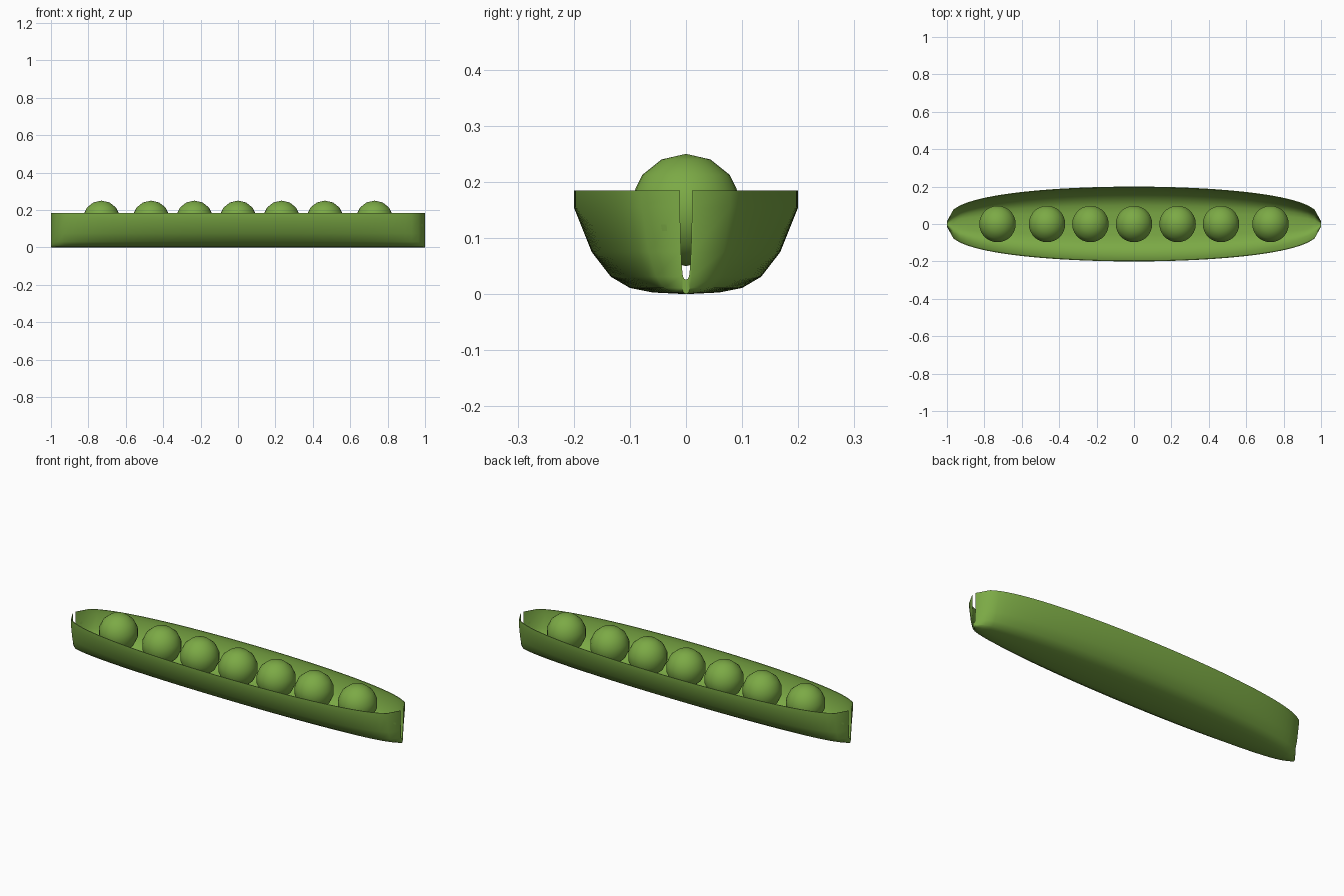
import bpy, bmesh, math

if "Cube" in bpy.data.objects:
    bpy.data.objects.remove(bpy.data.objects["Cube"])


def material(name, color):
    m = bpy.data.materials.new(name)
    m.diffuse_color = color
    m.use_nodes = True
    m.node_tree.nodes["Principled BSDF"].inputs["Base Color"].default_value = m.diffuse_color
    return m


def finish(name, bm, mat, angle):
    bmesh.ops.recalc_face_normals(bm, faces=bm.faces)
    me = bpy.data.meshes.new(name)
    bm.to_mesh(me)
    bm.free()
    ob = bpy.data.objects.new(name, me)
    bpy.context.collection.objects.link(ob)
    me.materials.append(mat)
    bpy.ops.object.select_all(action='DESELECT')
    ob.select_set(True)
    bpy.context.view_layer.objects.active = ob
    bpy.ops.object.shade_smooth_by_angle(angle=math.radians(angle))
    return ob


green = material("pea_green", (0.2, 0.4, 0.06, 1))

# Pod shell: half cross-section (fraction of half width, height), rim to keel
OUTER = [(1, .185), (1, .155), (.84, .075), (.67, .031), (.5, .011), (.3, .003), (0, 0)]
INNER = [(1, .185), (1, .158), (.84, .085), (.67, .048), (.5, .032), (.3, .027), (0, .026)]


def mirrored(profile, width):
    half = [(f * width, z) for f, z in profile]
    return half + [(-y, z) for y, z in half[-2::-1]]


STEPS = 56
bm = bmesh.new()
rings = []
for i in range(STEPS + 1):
    x = -1 + 2 * i / STEPS
    w = max(0.2 * max(1 - x * x, 0) ** 0.35, 0.015)
    section = mirrored(OUTER, w) + mirrored(INNER, w - 0.004)[::-1]
    rings.append([bm.verts.new((x, y, z)) for y, z in section])

n = len(rings[0])
for a, b in zip(rings, rings[1:]):
    for j in range(n):
        k = (j + 1) % n
        bm.faces.new((a[j], a[k], b[k], b[j]))

# Close the wall thickness at both open tips
for r in (rings[0], rings[-1]):
    for j in range(n // 2 - 1):
        bm.faces.new((r[j], r[j + 1], r[n - 2 - j], r[n - 1 - j]))
finish("pod_shell", bm, green, 50)

# Row of peas
for i, x in enumerate((-.73, -.465, -.233, 0, .233, .465, .73)):
    bm = bmesh.new()
    bmesh.ops.create_uvsphere(bm, u_segments=28, v_segments=7, radius=0.1)
    ob = finish(f"pea_{i + 1}", bm, green, 60)
    ob.location = (x, 0, 0.15)
